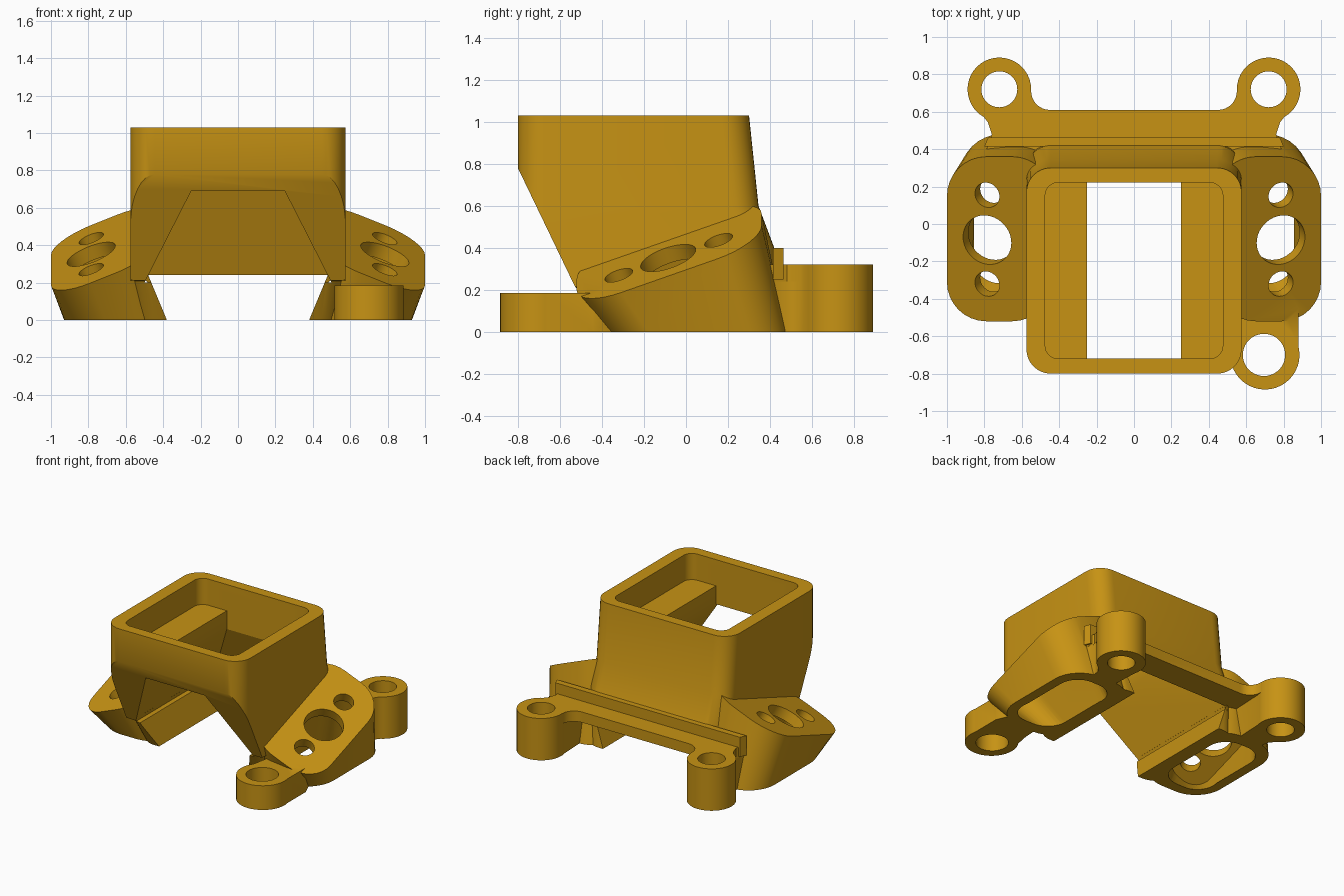
import bpy, bmesh, math
from mathutils import Vector

if "Cube" in bpy.data.objects:
    bpy.data.objects.remove(bpy.data.objects["Cube"])

amber = bpy.data.materials.new("amber_plastic")
amber.diffuse_color = (0.57, 0.29, 0.007, 1)
amber.use_nodes = True
amber.node_tree.nodes["Principled BSDF"].inputs["Base Color"].default_value = amber.diffuse_color


def loft(name, rings):
    """Closed solid through rings with equal point counts."""
    bm = bmesh.new()
    vs = [[bm.verts.new(p) for p in r] for r in rings]
    n = len(vs[0])
    for a, b in zip(vs, vs[1:]):
        for i in range(n):
            j = (i + 1) % n
            bm.faces.new((a[i], a[j], b[j], b[i]))
    bm.faces.new(vs[0][::-1])
    bm.faces.new(vs[-1])
    bmesh.ops.recalc_face_normals(bm, faces=bm.faces)
    me = bpy.data.meshes.new(name)
    bm.to_mesh(me)
    bm.free()
    me.materials.append(amber)
    ob = bpy.data.objects.new(name, me)
    bpy.context.collection.objects.link(ob)
    return ob


def rounded(x0, x1, y0, y1, r, n=8):
    pts = []
    for k, (cx, cy) in enumerate([(x1 - r, y1 - r), (x0 + r, y1 - r),
                                  (x0 + r, y0 + r), (x1 - r, y0 + r)]):
        for i in range(n + 1):
            a = math.pi / 2 * (k + i / n)
            pts.append((cx + r * math.cos(a), cy + r * math.sin(a)))
    return pts


def at(pts, z, s=1):
    return [(s * x, y, z) for x, y in pts]


def prism(name, pts, z0, z1, s=1):
    return loft(name, [at(pts, z0, s), at(pts, z1, s)])


def rod(name, a, b, r, n=40):
    a, b = Vector(a), Vector(b)
    q = (b - a).to_track_quat('Z', 'Y')
    ring = [q @ Vector((r * math.cos(2 * math.pi * i / n), r * math.sin(2 * math.pi * i / n), 0))
            for i in range(n)]
    return loft(name, [[a + p for p in ring], [b + p for p in ring]])


def combine(target, other, op):
    m = target.modifiers.new("join", 'BOOLEAN')
    m.operation, m.solver, m.object = op, 'EXACT', other
    dg = bpy.context.evaluated_depsgraph_get()
    me = bpy.data.meshes.new_from_object(target.evaluated_get(dg))
    target.modifiers.clear()
    target.data = me
    bpy.data.objects.remove(other)


def flange_z(x, y):
    """Tilted top plane of the side pods (x measured outward)."""
    return 0.35 + 0.35 * (y + 0.09) - 0.4 * (x - 0.785)


def on_flange(pts, drop, s):
    return [(s * x, y, flange_z(x, y) - drop) for x, y in pts]


# Hood: rounded box with leaning back wall, narrowing into the legs at the bottom
body = loft("mount_body", [at(rounded(-w, w, y0, y1, 0.13), z) for z, w, y0, y1 in [
    (0, 0.55, -0.41, 0.46), (0.21, 0.575, -0.53, 0.43), (0.22, 0.575, -0.8, 0.43),
    (0.4, 0.575, -0.8, 0.42), (0.6, 0.575, -0.8, 0.345), (1.03, 0.575, -0.8, 0.30)]])

# Sloped front underside
slope = [(-1.2, 0.19), (-0.516, 0.19), (-0.8, 0.78), (-1.2, 0.78)]
combine(body, loft("front_slope_cutter", [[(x, y, z) for y, z in slope] for x in (-1, 1)]),
        'DIFFERENCE')

# Side pods: from the base outline to the tilted flange
for s in (1, -1):
    combine(body, loft("side_pod", [at(rounded(0.36, 0.93, -0.40, 0.48, 0.22), 0, s),
                                    on_flange(rounded(0.44, 1.0, -0.52, 0.36, 0.21), 0, s)]), 'UNION')

# Rear plate with fillets toward the rear bosses, and upright ridge
arc = [(0.45 + 0.1 * math.cos(a), 0.71 - 0.1 * math.sin(a))
       for a in [math.pi / 2 * i / 8 for i in range(9)]]
half = [(0.80, 0.37), (0.76, 0.48), (0.79, 0.57), (0.72, 0.72)] + arc
plate = half + [(-x, y) for x, y in half[::-1]]
combine(body, prism("rear_plate", plate, 0.24, 0.32), 'UNION')
combine(body, prism("rear_ridge", [(-0.8, 0.415), (0.8, 0.415), (0.78, 0.463), (-0.78, 0.463)],
                    0.25, 0.40), 'UNION')

# Rear bosses with full-height necks
neck = [(0.57, 0.36), (0.80, 0.36), (0.76, 0.48), (0.77, 0.53), (0.81, 0.58), (0.72, 0.72),
        (0.555, 0.70)]
for s in (1, -1):
    combine(body, prism("rear_neck", neck, 0, 0.32, s), 'UNION')
    combine(body, rod("rear_boss", (s * 0.72, 0.72, 0), (s * 0.72, 0.72, 0.32), 0.17), 'UNION')

# Single front boss and its arm
combine(body, prism("front_arm", [(0.53, -0.70), (0.88, -0.70), (0.88, -0.44), (0.80, -0.25),
                                  (0.58, -0.25), (0.57, -0.48)], 0, 0.185), 'UNION')
combine(body, rod("front_boss", (0.7, -0.7, 0), (0.7, -0.7, 0.185), 0.185), 'UNION')

# Hood cavity: upper chamber, slot between shelves, flared tunnel, gap between legs
combine(body, prism("chamber_cutter", rounded(-0.475, 0.475, -0.72, 0.222, 0.07), 0.83, 1.1),
        'DIFFERENCE')
combine(body, prism("slot_cutter", [(-0.25, -0.72), (0.25, -0.72), (0.25, 0.222), (-0.25, 0.222)],
                    0.6, 0.95), 'DIFFERENCE')
combine(body, loft("tunnel_cutter", [[(-w, -1, z), (w, -1, z), (w, y, z), (-w, y, z)]
                                     for z, w, y in [(0.2, 0.5, 0.425), (0.69, 0.25, 0.2225)]]),
        'DIFFERENCE')
combine(body, loft("leg_gap_cutter", [[(-w, -1, z), (w, -1, z), (w, 1, z), (-w, 1, z)]
                                      for z, w in [(-0.02, 0.372), (0.24, 0.48)]]), 'DIFFERENCE')

# Hollow pods and flange holes, drilled square to the tilted plane
for s in (1, -1):
    combine(body, loft("pod_cavity_cutter",
                       [at(rounded(0.48, 0.85, -0.30, 0.39, 0.15), -0.02, s),
                        on_flange(rounded(0.62, 0.93, -0.43, 0.28, 0.14), 0.09, s)]), 'DIFFERENCE')
    normal = Vector((s * 0.4, -0.35, 1)).normalized()
    for y, r in [(-0.32, 0.07), (-0.085, 0.138), (0.155, 0.07)]:
        c = Vector((s * 0.785, y, flange_z(0.785, y)))
        combine(body, rod("flange_hole_cutter", c - normal * 0.15, c + normal * 0.12, r),
                'DIFFERENCE')
    combine(body, rod("rear_hole_cutter", (s * 0.72, 0.72, -0.1), (s * 0.72, 0.72, 0.5), 0.096),
            'DIFFERENCE')
combine(body, rod("front_hole_cutter", (0.695, -0.7, -0.1), (0.695, -0.7, 0.2), 0.113), 'DIFFERENCE')

bpy.context.view_layer.objects.active = body
body.select_set(True)
bpy.ops.object.shade_smooth_by_angle(angle=math.radians(30))
